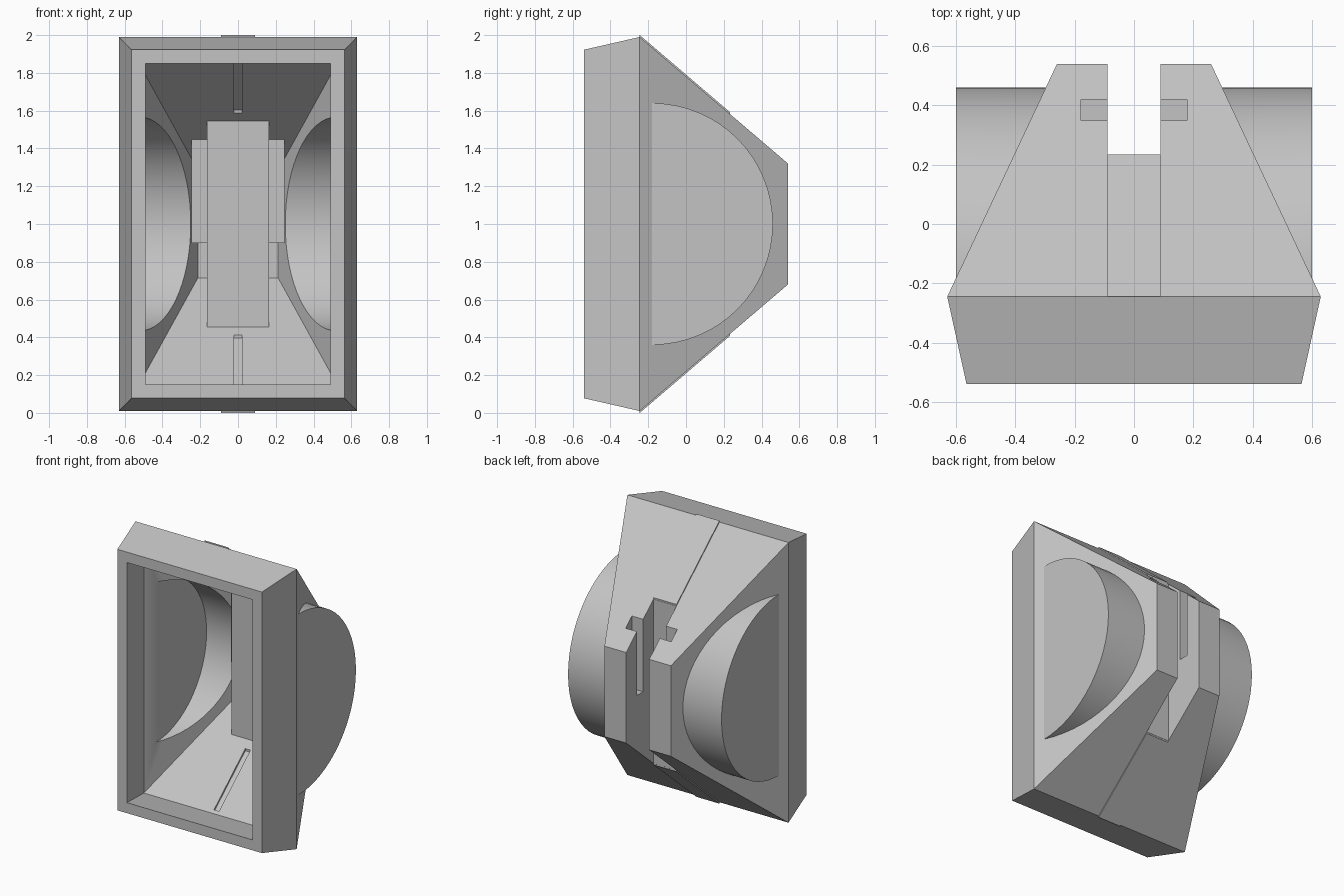
import bpy
import bmesh
import math

if "Cube" in bpy.data.objects:
    bpy.data.objects.remove(bpy.data.objects["Cube"], do_unlink=True)

MID = 1.0        # height of the horizontal plane of symmetry
WALL = 0.075     # shell thickness

grey = bpy.data.materials.new("plain_grey")
grey.use_nodes = True
colour = (0.55, 0.55, 0.55, 1)
grey.diffuse_color = colour
grey.node_tree.nodes["Principled BSDF"].inputs["Base Color"].default_value = colour


def make(name, bm):
    bmesh.ops.recalc_face_normals(bm, faces=bm.faces)
    mesh = bpy.data.meshes.new(name)
    bm.to_mesh(mesh)
    bm.free()
    mesh.materials.append(grey)
    ob = bpy.data.objects.new(name, mesh)
    bpy.context.collection.objects.link(ob)
    return ob


def loft(name, loops):
    """Closed solid through loops of equal point count."""
    bm = bmesh.new()
    rings = [[bm.verts.new(p) for p in loop] for loop in loops]
    n = len(rings[0])
    for a, b in zip(rings, rings[1:]):
        for i in range(n):
            j = (i + 1) % n
            bm.faces.new((a[i], a[j], b[j], b[i]))
    bm.faces.new(rings[0])
    bm.faces.new(rings[-1])
    return make(name, bm)


def hopper(name, sections):
    """Rectangular sections (y, half width, half height) along y."""
    return loft(name, [[(sx * w, y, MID + sz * h) for sx, sz in
                        ((-1, -1), (1, -1), (1, 1), (-1, 1))]
                       for y, w, h in sections])


def prism(name, profile, half_width):
    """(y, z) profile extruded across x."""
    return loft(name, [[(x, y, z) for y, z in profile]
                       for x in (-half_width, half_width)])


def box(name, half_width, y0, y1, z0, z1):
    return prism(name, [(y0, z0), (y1, z0), (y1, z1), (y0, z1)], half_width)


def half_drum(name, radius, half_width, steps=32):
    angles = [math.pi * (i / steps - 0.5) for i in range(steps + 1)]
    return prism(name, [(-0.18 + radius * math.cos(a), MID + radius * math.sin(a))
                        for a in angles], half_width)


def combine(target, other, operation):
    mod = target.modifiers.new("combine", 'BOOLEAN')
    mod.operation = operation
    mod.solver = 'EXACT'
    mod.object = other
    bpy.context.view_layer.objects.active = target
    bpy.ops.object.modifier_apply(modifier=mod.name)
    bpy.data.objects.remove(other, do_unlink=True)


def slope(y):
    """Half height of the outer tapered face."""
    return 0.99 - (y + 0.245) * 0.67 / 0.785


def side(y):
    """Half width of the outer tapered face."""
    return 0.63 - (y + 0.245) * 0.37 / 0.785


def slope_strip(name, y0, y1, low, high, half_width, sign):
    """Bar following the tapered face, above (+1) or below (-1) the middle."""
    pts = [(y0, low), (y1, low), (y1, high), (y0, high)]
    return prism(name, [(y, MID + sign * (slope(y) + d)) for y, d in pts], half_width)


# Offsets of the inner surface from the outer one
DX, DZ = WALL * 1.105, WALL * 1.314

# Outer body with round side bulges
shell = hopper("hollow_housing", [(-0.54, 0.565, 0.9225), (-0.245, 0.63, 0.99),
                                  (0.54, 0.26, 0.32)])
combine(shell, half_drum("bulges", 0.64, 0.6), 'UNION')

# Inner cavity
bend, back = -0.26, 0.54 - WALL
cavity = hopper("cavity", [(-0.57, 0.484, 0.843),
                           (bend, side(bend) - DX, slope(bend) - DZ),
                           (back, side(back) - DX, slope(back) - DZ)])
combine(cavity, half_drum("inner_bulges", 0.64 - WALL, 0.515), 'UNION')
for sign in (1, -1):
    combine(cavity, slope_strip("inner_groove", -0.24, 0.11, -DZ - 0.03,
                                -DZ + 0.016, 0.02, sign), 'UNION')

# Solid walls left around the rear slot and the pin notches
combine(cavity, box("slot_wall", 0.163, 0.16, 0.8, -0.2, 2.2), 'DIFFERENCE')
combine(cavity, box("notch_wall", 0.247, 0.275, 0.8, 0.9, 2.2), 'DIFFERENCE')
combine(shell, cavity, 'DIFFERENCE')

# Rear slot with a pin notch on each side
combine(shell, box("rear_slot", 0.09, 0.235, 0.8, -0.2, 2.2), 'DIFFERENCE')
combine(shell, box("pin_notch", 0.178, 0.35, 0.42, 0.97, 2.2), 'DIFFERENCE')

# Thin raised strips on the top and bottom slopes
parts = [shell]
for sign, label in ((1, "top_strip"), (-1, "bottom_strip")):
    parts.append(slope_strip(label, -0.245, 0.234, -0.02, 0.01, 0.09, sign))

bpy.ops.object.select_all(action='DESELECT')
for ob in parts:
    ob.select_set(True)
bpy.context.view_layer.objects.active = shell
bpy.ops.object.shade_smooth_by_angle(angle=math.radians(30))
